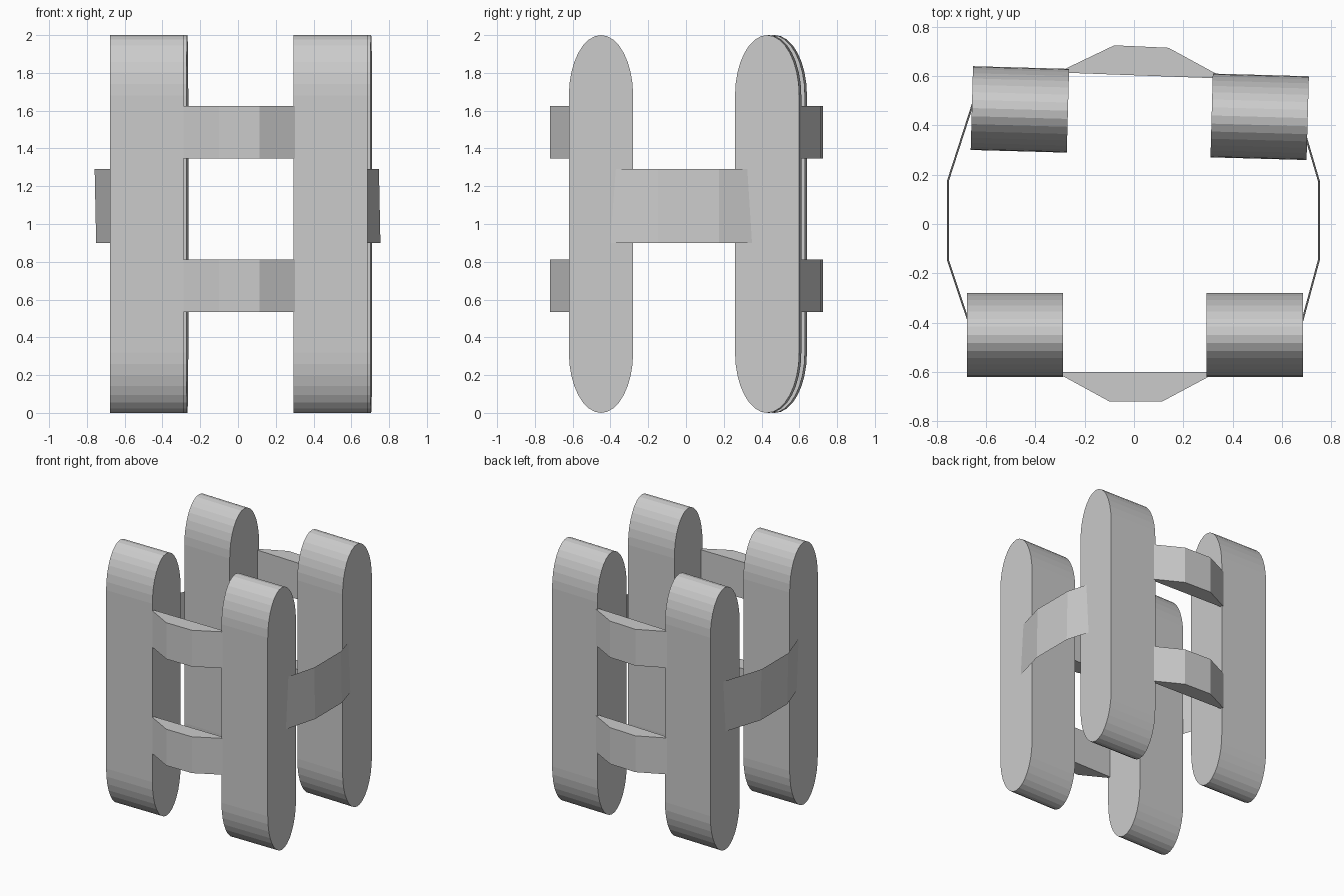
import bpy, bmesh
from math import pi, sin, cos, radians
from mathutils import Matrix, Vector

cube = bpy.data.objects.get("Cube")
if cube:
    bpy.data.objects.remove(cube, do_unlink=True)

grey = bpy.data.materials.new("plain grey")
grey.use_nodes = True
colour = (0.6, 0.6, 0.6, 1)
grey.diffuse_color = colour
grey.node_tree.nodes["Principled BSDF"].inputs["Base Color"].default_value = colour


def finish(name, bm):
    mesh = bpy.data.meshes.new(name)
    bm.to_mesh(mesh)
    bm.free()
    mesh.materials.append(grey)
    ob = bpy.data.objects.new(name, mesh)
    bpy.context.scene.collection.objects.link(ob)
    return ob


def prism(name, outline, sweep):
    """Solid made by sweeping a closed 3D outline along a vector."""
    bm = bmesh.new()
    face = bm.faces.new([bm.verts.new(p) for p in outline])
    new = bmesh.ops.extrude_face_region(bm, geom=[face], use_keep_orig=True)["geom"]
    moved = [v for v in new if isinstance(v, bmesh.types.BMVert)]
    bmesh.ops.translate(bm, verts=moved, vec=Vector(sweep))
    bmesh.ops.recalc_face_normals(bm, faces=bm.faces)
    return finish(name, bm)


# Upright posts: a box body with a tall half-round cap at each end
WIDTH, HALF_DEPTH, CAP, HEIGHT, STEPS = 0.39, 0.17, 0.32, 2.0, 16


def post(name, x, y, turn):
    place = Matrix.Translation((x, y, 0)) @ Matrix.Rotation(radians(turn), 4, 'Z')
    left = -WIDTH / 2
    low, high = CAP, HEIGHT - CAP
    body = [(left, s * HALF_DEPTH, z) for s, z in
            ((-1, low), (1, low), (1, high), (-1, high))]
    parts = [prism(name + "_body", body, (WIDTH, 0, 0))]
    for end, base, sign in (("top", high, 1), ("bottom", low, -1)):
        arc = [(left, HALF_DEPTH * cos(pi * i / STEPS),
                base + sign * CAP * sin(pi * i / STEPS)) for i in range(STEPS + 1)]
        parts.append(prism(f"{name}_{end}_cap", arc, (WIDTH, 0, 0)))
    for part in parts:
        part.matrix_world = place


post("front_right_post", -0.483, -0.45, 0)
post("front_left_post", 0.49, -0.45, 0)
post("back_right_post", -0.463, 0.465, -1.6)
post("back_left_post", 0.51, 0.435, -1.6)

# Solid bowed straps across the front and back, two of each
front = [(-0.32, -0.6), (-0.1, -0.72), (0.115, -0.72), (0.34, -0.6)]
back = [(-0.31, 0.615), (-0.08, 0.725), (0.14, 0.715), (0.37, 0.59)]
for level, z in (("lower", 0.535), ("upper", 1.347)):
    for side, path in (("front", front), ("back", back)):
        prism(f"{side}_{level}_strap", [(x, y, z) for x, y in path], (0, 0, 0.277))


# Thin bowed bands on the two sides, leaning slightly
def band(name, path, lean):
    bm = bmesh.new()
    rows = [[bm.verts.new((x + s * lean, y, 1.095 + s * 0.195)) for x, y in path]
            for s in (-1, 1)]
    for i in range(len(path) - 1):
        bm.faces.new((rows[0][i], rows[0][i + 1], rows[1][i + 1], rows[1][i]))
    bmesh.ops.recalc_face_normals(bm, faces=bm.faces)
    if bm.faces[:][0].normal.x * path[1][0] < 0:
        bmesh.ops.reverse_faces(bm, faces=bm.faces)
    finish(name, bm)


band("left_band", [(0.665, -0.46), (0.75, -0.147), (0.75, 0.175), (0.675, 0.43)], -0.004)
band("right_band", [(-0.66, -0.43), (-0.755, -0.147), (-0.755, 0.175), (-0.65, 0.5)], -0.004)
